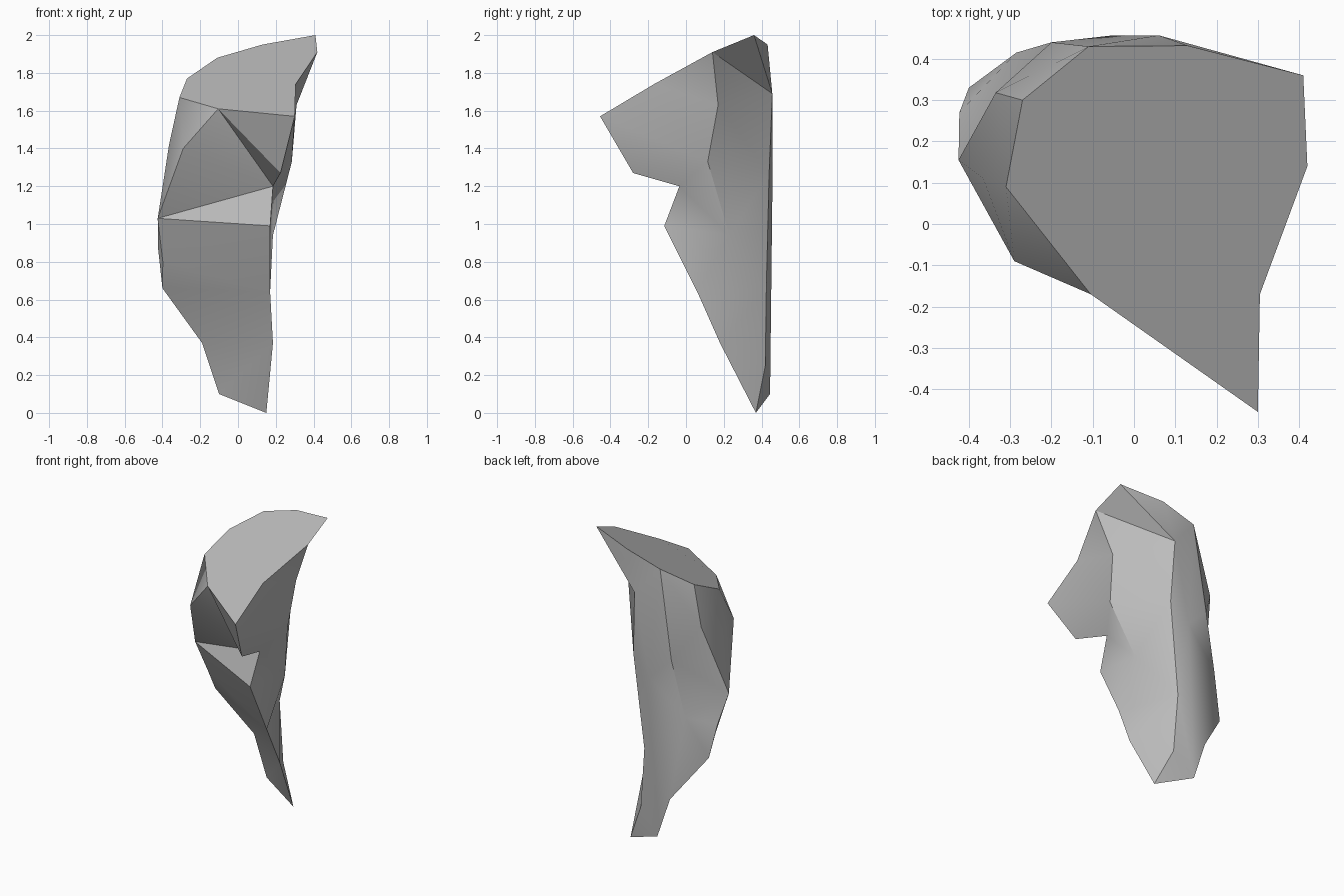
import bpy, bmesh, math
from mathutils import Vector

default = bpy.data.objects.get("Cube")
if default:
    bpy.data.objects.remove(default, do_unlink=True)

# Colour
stone = bpy.data.materials.new("stone_grey")
stone.use_nodes = True
grey = (0.5, 0.5, 0.5, 1)
stone.diffuse_color = grey
stone.node_tree.nodes["Principled BSDF"].inputs["Base Color"].default_value = grey

bm = bmesh.new()


def line(*points):
    """Vertices of one ridge line of the rock."""
    return [bm.verts.new(p) for p in points]


def face(*verts):
    if len(set(verts)) == len(verts) and not bm.faces.get(verts):
        bm.faces.new(verts)


def skin(a, b):
    """Zip two ridge lines together with triangles, using the shorter diagonal."""
    i = j = 0
    while i < len(a) - 1 or j < len(b) - 1:
        step_a = math.inf if i == len(a) - 1 else (a[i + 1].co - b[j].co).length
        step_b = math.inf if j == len(b) - 1 else (a[i].co - b[j + 1].co).length
        if step_a <= step_b:
            face(a[i], a[i + 1], b[j])
            i += 1
        else:
            face(a[i], b[j + 1], b[j])
            j += 1


# Slanted cap outline, from the peak round the overhanging tip to the back
crown = line((.41, .36, 2), (.42, .14, 1.91), (.305, -.17, 1.74), (.3, -.455, 1.57),
             (-.105, -.17, 1.61), (-.31, .09, 1.67), (-.27, .3, 1.77),
             (-.11, .43, 1.88), (.13, .432, 1.95))
peak, brow, nose, tip, lip, cheek, shoulder, nape, crest = crown

# Notched front edge, running down to the foot
notch = line((.225, -.28, 1.27), (.185, -.035, 1.2), (.17, -.115, .99))
under, inner, ledge = notch
shin = line((.17, .06, .64), (.185, .18, .37), (.15, .37, 0))
foot = shin[-1]

# Ridges on the left side and at the back
side = line((.31, .17, 1.63), (.285, .115, 1.33), (.185, .23, .94))
spine = line((.06, .457, 1.69), (.08, .44, 1.27), (.01, .425, .65), (.04, .42, .25))
back = line((-.05, .457, 1.15))
flank = line((-.2, .44, 1.3), (-.285, .415, .93), (-.19, .44, .37), (-.1, .445, .1))
hip, heel = flank[-2:]

# Ridges on the right side
temple = line((-.335, .318, 1.51))
jaw = line((-.365, .11, 1.42))
brow_edge = line((-.29, -.09, 1.4))
elbow, knee = line((-.425, .155, 1.03), (-.4, .33, .66))
outer = line((-.423, .27, .87))
crease = line((-.398, .255, .8))

# Cap
face(*crown)
skin([brow, peak, crest, nape], spine[:1])

# Left side
skin([nose, tip] + notch + shin[:1], [brow] + side + shin[:1])
skin([brow] + side + shin, spine + [foot])

# Back
skin(spine + [foot], [nape] + back + [heel])
skin([nape] + back + [heel], [nape] + flank)
skin([nape] + flank[:-1], [shoulder] + temple + [elbow] + outer + [knee, hip])

# Right side
skin([shoulder] + temple + [elbow], [cheek] + jaw + [elbow])
skin([cheek] + jaw + [elbow], [lip] + brow_edge + [elbow])
skin([elbow] + outer + [knee], [elbow] + crease + [knee])

# Front: overhang, ledge and lower face
skin([tip, under, inner], [lip])
skin([lip] + brow_edge + [elbow], [inner])
face(inner, ledge, elbow)
skin([elbow] + crease + [knee, hip, heel], [ledge] + shin)

bmesh.ops.recalc_face_normals(bm, faces=bm.faces)
mesh = bpy.data.meshes.new("rock")
bm.to_mesh(mesh)
bm.free()
mesh.materials.append(stone)

rock = bpy.data.objects.new("rock", mesh)
bpy.context.collection.objects.link(rock)
bpy.context.view_layer.objects.active = rock
rock.select_set(True)
bpy.ops.object.shade_smooth_by_angle(angle=math.radians(30))
